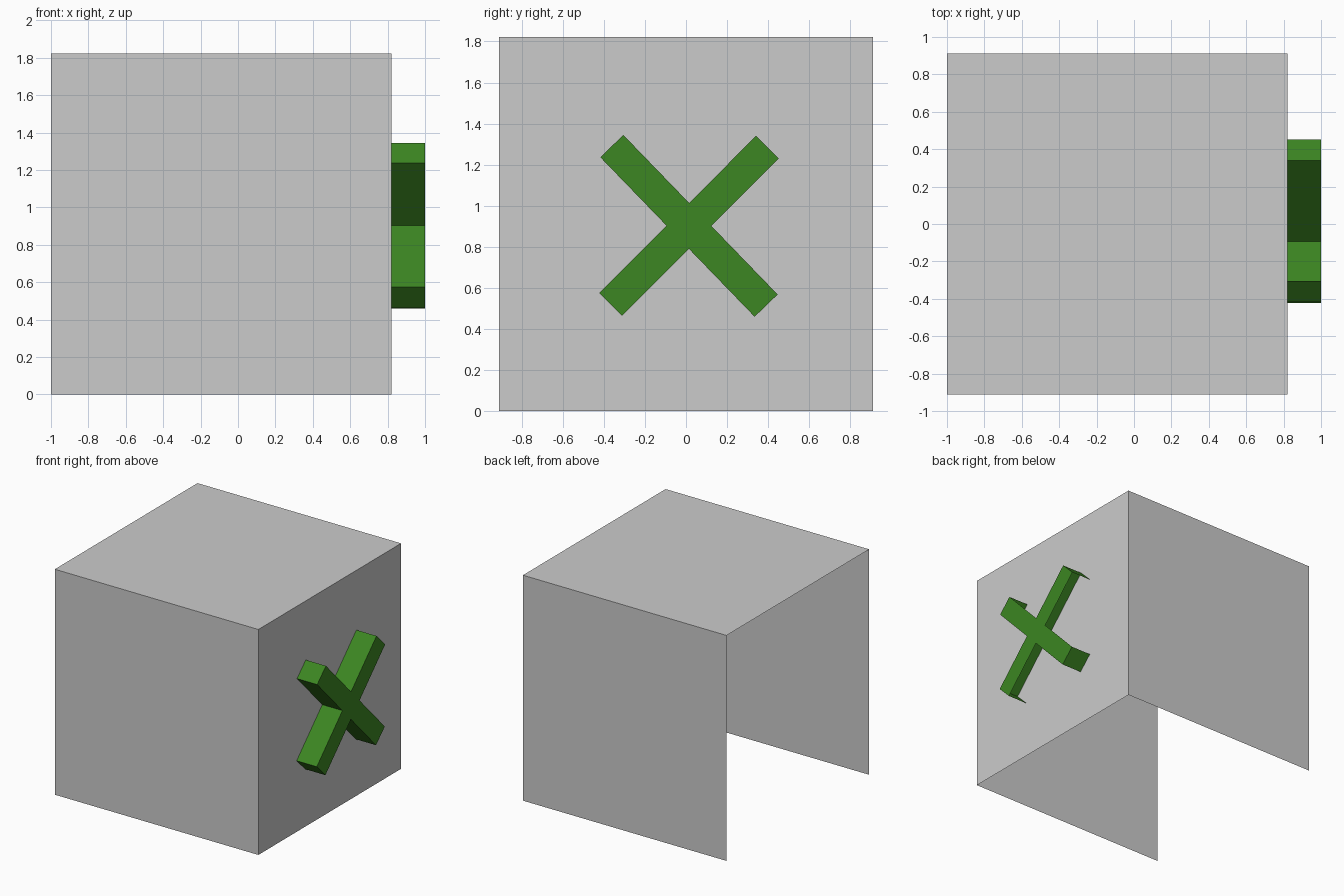
import bpy, bmesh
from math import radians
from mathutils import Matrix, Vector

if "Cube" in bpy.data.objects:
    bpy.data.objects.remove(bpy.data.objects["Cube"])


def open_box(name, centre, size, angle=0.0, material=None):
    """Thin-walled box with its local -x and -z sides left open."""
    bm = bmesh.new()
    bmesh.ops.create_cube(bm, size=1.0)
    open_sides = [f for f in bm.faces if f.normal.x < -0.5 or f.normal.z < -0.5]
    bmesh.ops.delete(bm, geom=open_sides, context='FACES')
    bmesh.ops.scale(bm, vec=Vector(size), verts=bm.verts)
    mesh = bpy.data.meshes.new(name)
    bm.to_mesh(mesh)
    bm.free()
    obj = bpy.data.objects.new(name, mesh)
    obj.matrix_world = Matrix.Translation(centre) @ Matrix.Rotation(radians(angle), 4, 'X')
    if material:
        mesh.materials.append(material)
    bpy.context.collection.objects.link(obj)
    return obj


green = bpy.data.materials.new("green")
green.diffuse_color = (0.045, 0.24, 0.016, 1.0)
green.use_nodes = True
green.node_tree.nodes["Principled BSDF"].inputs["Base Color"].default_value = green.diffuse_color

# Main shell: open at the left and underneath
open_box("box_shell", (-0.09, 0, 0.911), (1.82, 1.822, 1.822))

# Crossed bars on the right side, open at the back and along one long side
for name, angle in (("rising_bar", 45.1), ("falling_bar", 134.05)):
    open_box(name, (0.91, 0.0145, 0.902), (0.18, 1.081, 0.156), angle, green)
